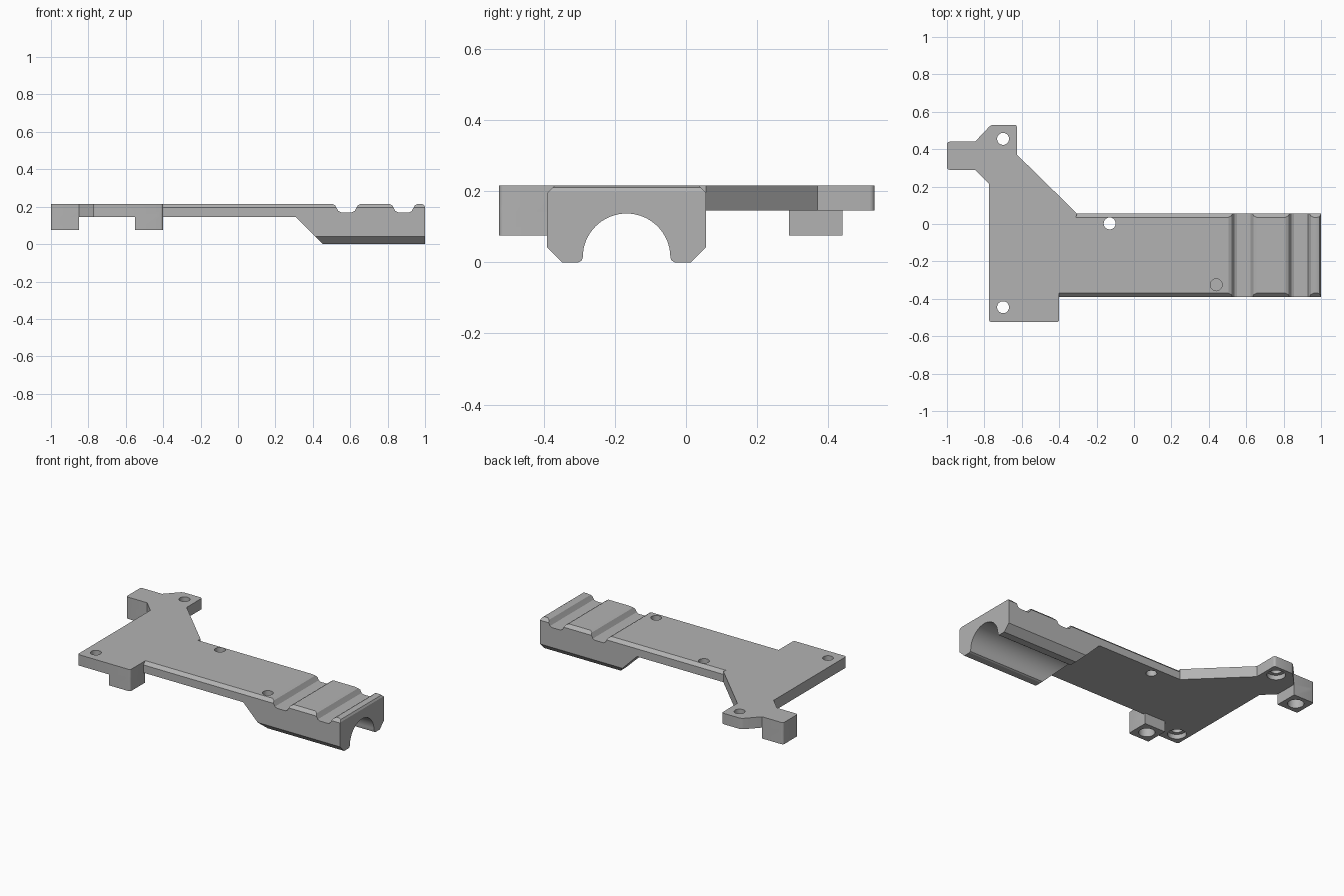
import bpy, bmesh, math
from mathutils import Vector

if "Cube" in bpy.data.objects:
    bpy.data.objects.remove(bpy.data.objects["Cube"], do_unlink=True)

TOP, UNDER, FOOT = 0.215, 0.145, 0.075   # plate top, plate underside, leg underside

grey = bpy.data.materials.new("plain_grey")
grey.use_nodes = True
colour = (0.45, 0.45, 0.45, 1)
grey.diffuse_color = colour
grey.node_tree.nodes["Principled BSDF"].inputs["Base Color"].default_value = colour


def prism(name, points, axis, start, end, rounded=None):
    """Extrude a 2D outline along an axis; round the long edges chosen by a rule."""
    place = {"x": lambda a, b: (start, a, b),
             "y": lambda a, b: (a, start, b),
             "z": lambda a, b: (a, b, start)}[axis]
    shift = Vector([(end - start) * (axis == k) for k in "xyz"])
    bm = bmesh.new()
    face = bm.faces.new([bm.verts.new(place(*p)) for p in points])
    new = bmesh.ops.extrude_face_region(bm, geom=[face])["geom"]
    bmesh.ops.translate(bm, vec=shift, verts=[g for g in new if isinstance(g, bmesh.types.BMVert)])
    if rounded:
        edges = [e for e in bm.edges
                 if (e.verts[0].co - e.verts[1].co).length > 0.01
                 and abs(e.verts[0].co.z - e.verts[1].co.z) > 0.01
                 and rounded(e.verts[0].co)]
        bmesh.ops.bevel(bm, geom=edges, offset=0.014, segments=4, profile=0.5, affect="EDGES")
    bmesh.ops.recalc_face_normals(bm, faces=bm.faces)
    mesh = bpy.data.meshes.new(name)
    bm.to_mesh(mesh)
    bm.free()
    mesh.materials.append(grey)
    ob = bpy.data.objects.new(name, mesh)
    bpy.context.collection.objects.link(ob)
    return ob


def combine(target, other, operation):
    """Apply a boolean and remove the helper."""
    mod = target.modifiers.new(operation, "BOOLEAN")
    mod.operation, mod.solver, mod.object = operation, "EXACT", other
    bpy.context.view_layer.objects.active = target
    bpy.ops.object.modifier_apply(modifier=mod.name)
    bpy.data.objects.remove(other, do_unlink=True)


def hole(x, y, radius, bottom, top):
    ring = [(x + radius * math.cos(k * math.tau / 32), y + radius * math.sin(k * math.tau / 32))
            for k in range(32)]
    combine(body, prism("drill", ring, "z", bottom, top), "DIFFERENCE")


# Long bar: side silhouette with two grooves and a sloped step
def groove(x):
    half = [(-0.075, TOP), (-0.06, 0.207), (-0.05, 0.188), (-0.044, 0.177), (-0.03, 0.17)]
    return [(x + a, z) for a, z in half] + [(x - a, z) for a, z in reversed(half)]

side = [(-0.42, UNDER), (-0.42, TOP)] + groove(0.58) + groove(0.885)
side += [(0.982, TOP), (0.993, 0.21), (1, 0.198), (1, 0), (0.455, 0), (0.31, UNDER)]
body = prism("mounting_bracket", side, "y", -0.6, 0.3)

# Bar cross-section: chamfered top and bottom with a round channel beneath
MID, HALF, ARCH = -0.167, 0.223, 0.123
right = [(HALF - 0.02, TOP), (HALF, 0.195), (HALF, 0.042), (HALF - 0.042, 0),
         (ARCH + 0.012, 0), (ARCH + 0.003, 0.005)]
arch = [(ARCH * math.cos(k * math.pi / 32), 0.014 + ARCH * math.sin(k * math.pi / 32))
        for k in range(33)]
section = right + arch + [(-y, z) for y, z in reversed(right)]
combine(body, prism("section", [(MID + y, z) for y, z in section], "x", -0.5, 1.1), "INTERSECT")

# Flat end plate with arm and ear
outline = [(-1, 0.44), (-0.85, 0.44), (-0.765, 0.53), (-0.625, 0.53), (-0.625, 0.37),
           (-0.305, 0.056), (-0.4, -0.3), (-0.4, -0.525), (-0.775, -0.525),
           (-0.775, 0.215), (-0.85, 0.29), (-1, 0.29)]
outer = lambda v: v.x < -0.99 or abs(v.y) > 0.52
combine(body, prism("plate", outline, "z", UNDER, TOP, outer), "UNION")

# Two square legs with blind sockets
for x, y in [(-1, 0.29), (-0.55, -0.525)]:
    w = 0.15
    square = [(x, y), (x + w, y), (x + w, y + w), (x, y + w)]
    corner = lambda v: v.x < -0.99 or (v.y < -0.52 and v.x > -0.41)
    combine(body, prism("leg", square, "z", FOOT, UNDER + 0.03, corner), "UNION")
    hole(x + w / 2, y + w / 2, 0.048, FOOT - 0.05, UNDER + 0.01)

# Screw holes, two with counterbores below, one blind
for y in (0.455, -0.445):
    hole(-0.7, y, 0.032, 0, 0.3)
    hole(-0.7, y, 0.055, 0.05, UNDER + 0.03)
hole(-0.13, 0.003, 0.032, 0, 0.3)
hole(0.44, -0.325, 0.032, UNDER, 0.3)

# Smooth the curved walls, keep the edges sharp
bpy.ops.object.select_all(action="DESELECT")
body.select_set(True)
bpy.context.view_layer.objects.active = body
bpy.ops.object.shade_smooth_by_angle(angle=math.radians(25))
